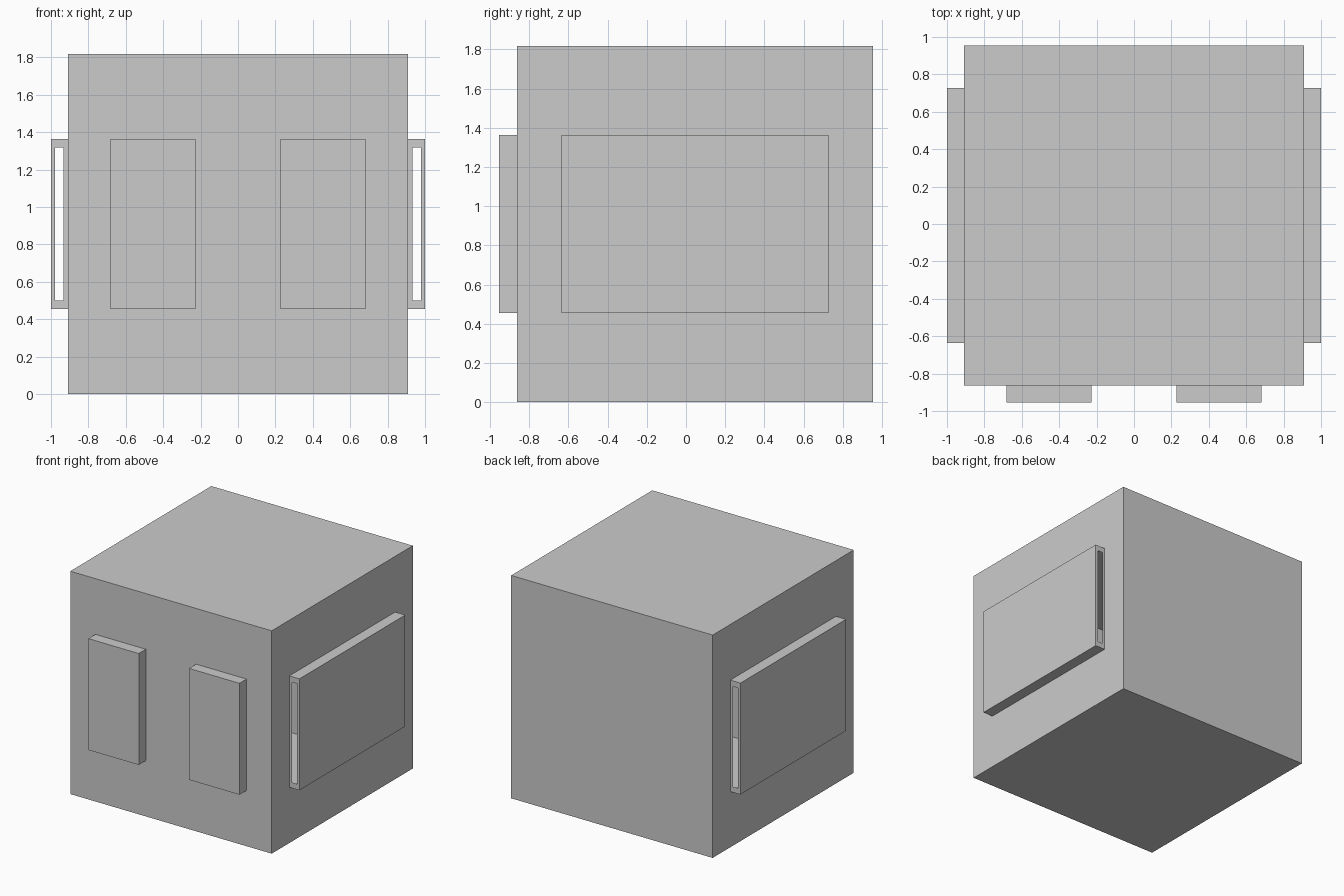
import bpy
import bmesh
from mathutils import Matrix, Vector

if "Cube" in bpy.data.objects:
    bpy.data.objects.remove(bpy.data.objects["Cube"])

U = 1 / 11                     # modelling unit: panel thickness
HALF = 10 * U                  # half the box size
CENTRE = Vector((0, 0.5 * U, HALF))
Z0, Z1 = 5 * U, 15 * U         # height range of all panels
Y0, Y1 = -7 * U, 8 * U         # depth range of the side panels
X0, X1 = 2.5 * U, 7.5 * U      # width range of the front panels

bm = bmesh.new()


def cut(axis, value):
    """Slice the shell across one axis."""
    normal = Vector((0, 0, 0))
    normal[axis] = 1
    bmesh.ops.bisect_plane(bm, geom=bm.verts[:] + bm.edges[:] + bm.faces[:],
                           plane_co=normal * value, plane_no=normal, dist=1e-5)


def face_at(*point):
    """Face whose centre is at the given point."""
    p = Vector(point)
    return min(bm.faces, key=lambda f: (f.calc_center_median() - p).length)


def extrude(face, offset=(0, 0, 0)):
    """Pull out one face, leaving the shell open behind it."""
    new = bmesh.ops.extrude_discrete_faces(bm, faces=[face])["faces"][0]
    bmesh.ops.translate(bm, verts=new.verts[:], vec=Vector(offset))
    return new


# Hollow box shell, sliced along the panel outlines
bmesh.ops.create_cube(bm, size=2 * HALF, matrix=Matrix.Translation(CENTRE))
for axis, values in ((0, (-X1, -X0, X0, X1)), (1, (Y0, Y1)), (2, (Z0, Z1))):
    for v in values:
        cut(axis, v)

zm, ym, xm = (Z0 + Z1) / 2, (Y0 + Y1) / 2, (X0 + X1) / 2
for s in (-1, 1):
    # Front panel
    extrude(face_at(s * xm, -9.5 * U, zm), (0, -U, 0))
    # Side panel
    extrude(face_at(s * HALF, ym, zm), (s * U, 0, 0))
    # Open slot in each end of the side panel
    for y in (Y0, Y1):
        end = face_at(s * 10.5 * U, y, zm)
        centre = end.calc_center_median()
        slot = extrude(end)
        for v in slot.verts:
            d = v.co - centre
            v.co = centre + Vector((d.x * 0.5, d.y, d.z * 0.9))
        bmesh.ops.delete(bm, geom=[slot], context='FACES_ONLY')

mesh = bpy.data.meshes.new("panelled_box")
bm.to_mesh(mesh)
bm.free()
bpy.context.collection.objects.link(bpy.data.objects.new("panelled_box", mesh))
